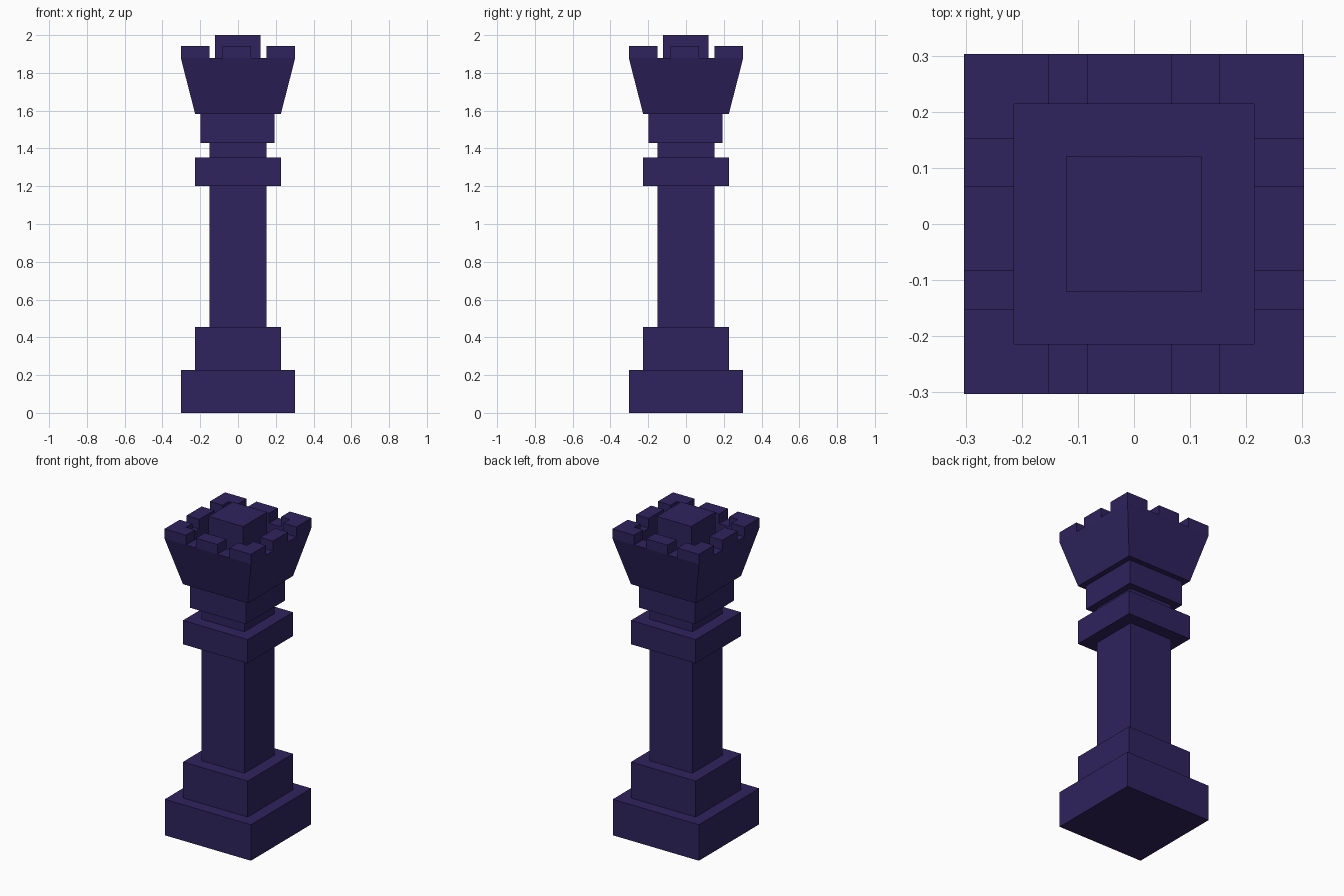
import bpy, bmesh

if "Cube" in bpy.data.objects:
    bpy.data.objects.remove(bpy.data.objects["Cube"])

indigo = bpy.data.materials.new("dark_indigo")
indigo.diffuse_color = (0.028, 0.017, 0.112, 1)
indigo.use_nodes = True
indigo.node_tree.nodes["Principled BSDF"].inputs["Base Color"].default_value = indigo.diffuse_color


def finish(name, bm):
    bmesh.ops.recalc_face_normals(bm, faces=bm.faces)
    me = bpy.data.meshes.new(name)
    bm.to_mesh(me)
    bm.free()
    me.materials.append(indigo)
    ob = bpy.data.objects.new(name, me)
    bpy.context.collection.objects.link(ob)
    return ob


def prism(name, outline, z0, z1):
    """Upright prism over a flat outline."""
    bm = bmesh.new()
    face = bm.faces.new([bm.verts.new((x, y, z0)) for x, y in outline])
    ext = bmesh.ops.extrude_face_region(bm, geom=[face], use_keep_orig=True)
    for v in ext["geom"]:
        if isinstance(v, bmesh.types.BMVert):
            v.co.z = z1
    return finish(name, bm)


def block(name, x0, x1, y0, y1, z0, z1):
    return prism(name, [(x0, y0), (x1, y0), (x1, y1), (x0, y1)], z0, z1)


# Stacked square body: low edge, high edge, bottom, top
for name, a, b, z0, z1 in [
    ("base", -0.302, 0.302, 0.0, 0.228),
    ("base_step", -0.227, 0.227, 0.228, 0.456),
    ("column", -0.151, 0.151, 0.456, 1.43),
    ("ring", -0.227, 0.227, 1.202, 1.353),
    ("collar", -0.198, 0.193, 1.43, 1.583),
    ("crown_block", -0.121, 0.12, 1.82, 2.0),
]:
    block(name, a, b, a, b, z0, z1)

# Flared head with a shallow recess in the top
R, INNER, RIM, TOP = 0.303, 0.214, 1.88, 1.942
bm = bmesh.new()
rings = []
for h, z in [(0.227, 1.583), (R, RIM), (INNER, RIM), (INNER, 1.82)]:
    rings.append([bm.verts.new((sx * h, sy * h, z))
                  for sx, sy in [(-1, -1), (1, -1), (1, 1), (-1, 1)]])
for lo, hi in zip(rings, rings[1:]):
    for i in range(4):
        j = (i + 1) % 4
        bm.faces.new((lo[i], lo[j], hi[j], hi[i]))
bm.faces.new(rings[0][::-1])
bm.faces.new(rings[-1])
finish("head", bm)

# L-shaped corner battlements
C = 0.152
corner = [(R, R), (C, R), (C, INNER), (INNER, INNER), (INNER, C), (R, C)]
for sx in (-1, 1):
    for sy in (-1, 1):
        prism("corner_battlement", [(sx * x, sy * y) for x, y in corner], RIM, TOP)

# Middle battlements, slightly off centre
M0, M1 = -0.083, 0.068
for lo, hi in [(-R, -INNER), (INNER, R)]:
    block("side_battlement", lo, hi, M0, M1, RIM, TOP)
    block("front_back_battlement", M0, M1, lo, hi, RIM, TOP)
